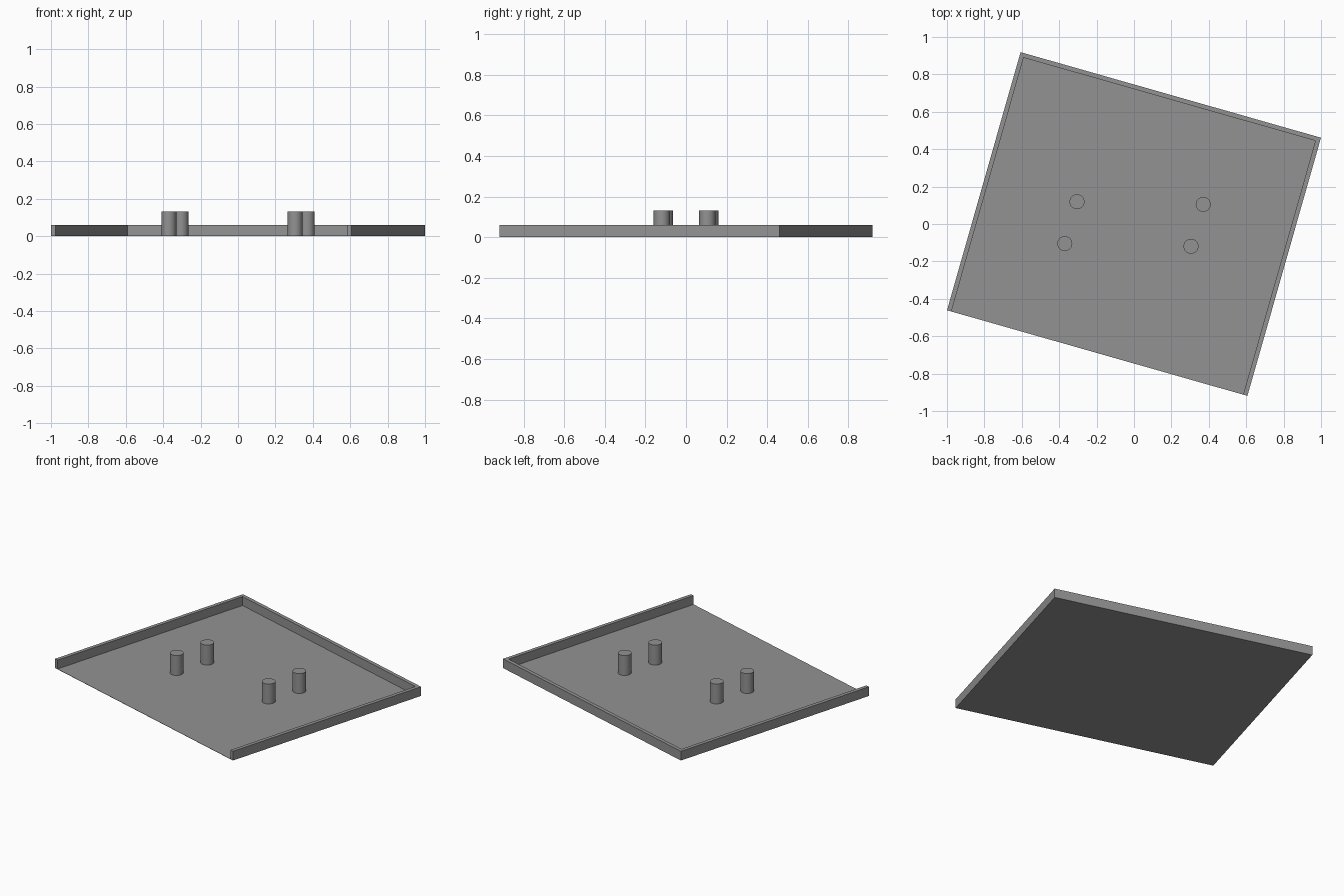
import bpy, bmesh, math
from mathutils import Matrix

if "Cube" in bpy.data.objects:
    bpy.data.objects.remove(bpy.data.objects["Cube"])

TURN = math.radians(-15.9)         # whole tray is turned about z
HX, HY = 1.67 / 2, 1.435 / 2       # half sizes of the tray
WALL, WALL_H, FLOOR_H = 0.024, 0.06, 0.002
PEG_R, PEG_H = 0.04, 0.132

# Dark grey for every part
grey = bpy.data.materials.new("dark_grey")
grey.diffuse_color = (0.29, 0.29, 0.29, 1)
grey.use_nodes = True
grey.node_tree.nodes["Principled BSDF"].inputs["Base Color"].default_value = grey.diffuse_color


def extruded(name, outline, z0, z1):
    """Solid prism from a flat outline, turned into place."""
    bm = bmesh.new()
    face = bm.faces.new([bm.verts.new((x, y, z0)) for x, y in outline])
    top = bmesh.ops.extrude_face_region(bm, geom=[face])["geom"]
    bmesh.ops.translate(bm, vec=(0, 0, z1 - z0),
                        verts=[v for v in top if isinstance(v, bmesh.types.BMVert)])
    bmesh.ops.recalc_face_normals(bm, faces=bm.faces)
    bm.transform(Matrix.Rotation(TURN, 4, "Z"))
    mesh = bpy.data.meshes.new(name)
    bm.to_mesh(mesh)
    bm.free()
    mesh.materials.append(grey)
    obj = bpy.data.objects.new(name, mesh)
    bpy.context.collection.objects.link(obj)
    return obj


# Thin floor sheet
extruded("tray_floor", [(-HX, -HY), (HX, -HY), (HX, HY), (-HX, HY)], 0, FLOOR_H)

# U-shaped rim, open at the front
ix, iy = HX - WALL, HY - WALL
extruded("rim_wall", [(-HX, -HY), (-ix, -HY), (-ix, iy), (ix, iy),
                      (ix, -HY), (HX, -HY), (HX, HY), (-HX, HY)], FLOOR_H, WALL_H)

# Four pegs, in point-symmetric pairs
for x, y in [(0.37, 0.105), (0.305, -0.119)]:
    for s in (1, -1):
        bpy.ops.mesh.primitive_cylinder_add(vertices=32, radius=PEG_R, depth=PEG_H,
                                            location=(s * x, s * y, PEG_H / 2))
        peg = bpy.context.object
        peg.name = "peg"
        peg.data.materials.append(grey)
        bpy.ops.object.shade_smooth_by_angle()
